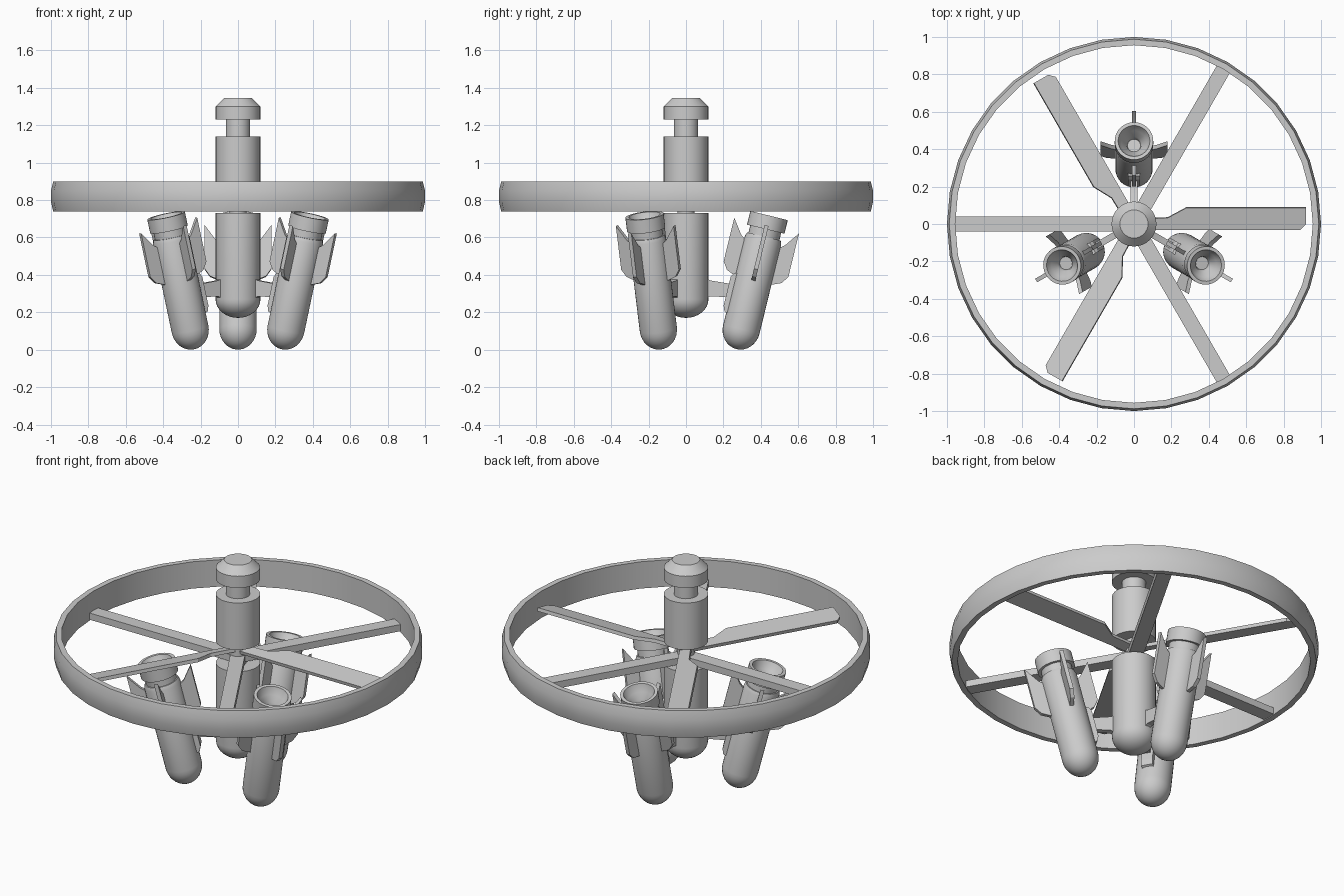
import bpy, bmesh, math
from mathutils import Matrix, Vector

if "Cube" in bpy.data.objects:
    bpy.data.objects.remove(bpy.data.objects["Cube"])


def make(name, bm, matrix=None, angle=35):
    bmesh.ops.recalc_face_normals(bm, faces=bm.faces)
    if matrix:
        bmesh.ops.transform(bm, matrix=matrix, verts=bm.verts)
    me = bpy.data.meshes.new(name)
    bm.to_mesh(me)
    bm.free()
    ob = bpy.data.objects.new(name, me)
    bpy.context.collection.objects.link(ob)
    bpy.ops.object.select_all(action='DESELECT')
    ob.select_set(True)
    bpy.context.view_layer.objects.active = ob
    bpy.ops.object.shade_smooth_by_angle(angle=math.radians(angle))
    return ob


def lathe(name, profile, n=32, closed=False, matrix=None):
    """Revolve (radius, z) points about z."""
    bm = bmesh.new()
    rings = []
    for r, z in profile:
        if r < 1e-5:
            rings.append([bm.verts.new((0, 0, z))] * n)
        else:
            rings.append([bm.verts.new((r * math.cos(math.tau * i / n),
                                        r * math.sin(math.tau * i / n), z)) for i in range(n)])
    pairs = list(zip(rings, rings[1:] + rings[:1]))
    for a, b in pairs if closed else pairs[:-1]:
        for i in range(n):
            j = (i + 1) % n
            vs = list(dict.fromkeys((a[i], a[j], b[j], b[i])))
            if len(vs) > 2:
                bm.faces.new(vs)
    return make(name, bm, matrix)


def plate(name, pts, thickness, axes, matrix):
    """Extrude a 2D outline; axes = (u, v, w) directions."""
    bm = bmesh.new()
    u, v, w = map(Vector, axes)
    lo = [bm.verts.new(u * a + v * b - w * thickness / 2) for a, b in pts]
    hi = [bm.verts.new(u * a + v * b + w * thickness / 2) for a, b in pts]
    bm.faces.new(lo)
    bm.faces.new(hi[::-1])
    for i in range(len(pts)):
        j = (i + 1) % len(pts)
        bm.faces.new((lo[i], lo[j], hi[j], hi[i]))
    return make(name, bm, matrix, 20)


def dome(r, h, z=0.0, steps=8):
    """Rounded bottom profile from the tip up to the full radius."""
    return [(r * math.sin(t), z + h * (1 - math.cos(t)))
            for t in (math.pi / 2 * i / steps for i in range(steps + 1))]


def spin(deg):
    return Matrix.Rotation(math.radians(deg), 4, 'Z')


X, Y, Z = (1, 0, 0), (0, 1, 0), (0, 0, 1)

# Outer shroud ring
lathe("shroud_ring", [(0.956, 0.74), (0.988, 0.74), (1.0, 0.79), (1.0, 0.85),
                      (0.988, 0.90), (0.956, 0.90)], 36, closed=True)

# Central bodies and shaft
lathe("lower_body", dome(0.12, 0.10, 0.17) + [(0.12, 0.73), (0, 0.73)])
lathe("drive_shaft", [(0, 0.70), (0.045, 0.70), (0.045, 0.90), (0, 0.90)])
lathe("upper_body", [(0, 0.86), (0.12, 0.86), (0.12, 1.14), (0.065, 1.14), (0.065, 1.23),
                     (0.12, 1.23), (0.12, 1.30), (0.075, 1.345), (0, 1.345)])

# Fixed spokes and propeller blades
for k in range(3):
    plate(f"spoke_{k}", [(0.0, -0.04), (0.97, -0.04), (0.97, 0.04), (0.0, 0.04)], 0.04,
          (X, Y, Z), spin(60 + 120 * k) @ Matrix.Translation((0, 0, 0.765)))
    plate(f"blade_{k}", [(0.0, -0.03), (0.89, -0.03), (0.92, 0.0), (0.92, 0.09), (0.28, 0.09),
                         (0.18, 0.035), (0.0, 0.03)], 0.02, (X, Y, Z),
          spin(120 * k) @ Matrix.Translation((0, 0, 0.815)) @ Matrix.Rotation(math.radians(12), 4, 'X'))

# Three tilted pods, built along local z with local x pointing outward
pod_profile = dome(0.1, 0.11) + [(0.1, 0.60), (0.092, 0.62), (0.085, 0.62), (0.085, 0.66), (0.103, 0.66),
                                 (0.103, 0.735), (0.085, 0.735), (0.068, 0.69),
                                 (0.04, 0.66), (0.035, 0.63), (0, 0.63)]
fin = [(0.08, 0.37), (0.15, 0.40), (0.178, 0.44), (0.178, 0.68), (0.12, 0.60), (0.08, 0.57)]
mount = [(-0.08, 0.17), (-0.11, 0.18), (-0.122, 0.21), (-0.122, 0.37), (-0.11, 0.39), (-0.08, 0.40)]
for k, ang in enumerate((90, 210, 330)):
    base = spin(ang)
    pod = base @ Matrix.Translation((0.27, 0, 0.003)) @ Matrix.Rotation(math.radians(13.7), 4, 'Y')
    lathe(f"pod_{k}", pod_profile, 32, matrix=pod)
    for f in range(4):
        plate(f"pod_{k}_fin_{f}", fin, 0.022, (X, Z, Y), pod @ spin(90 * f))
    # Pylon joining the pod to the lower body
    plate(f"pod_{k}_mount", mount, 0.065, (X, Z, Y), pod)
    plate(f"pod_{k}_arm", [(0.10, 0.27), (0.13, 0.285), (0.25, 0.28), (0.25, 0.35), (0.13, 0.37),
                           (0.10, 0.385)], 0.035, (X, Z, Y), base)
